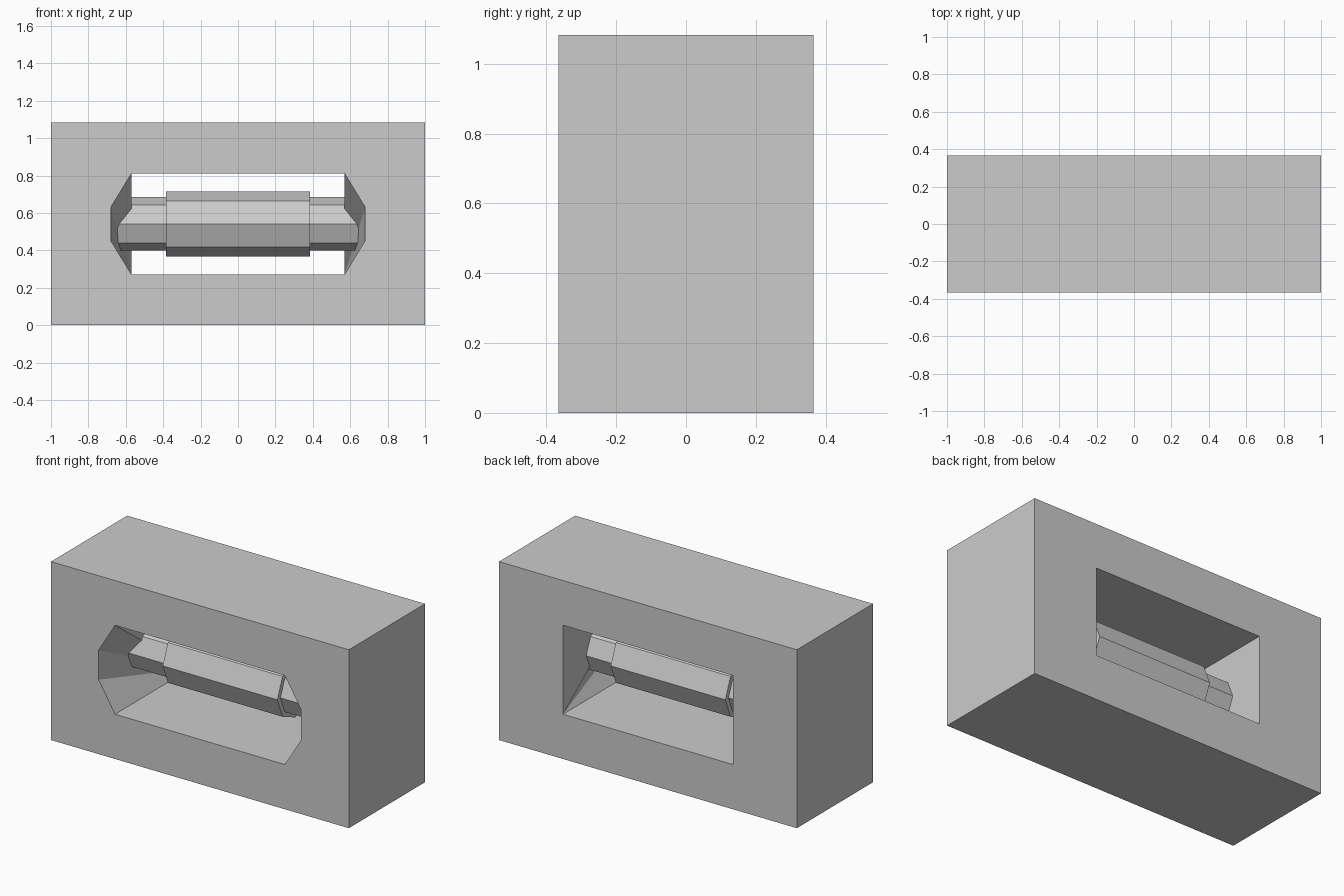
import bpy, bmesh, math
from mathutils import Matrix

if "Cube" in bpy.data.objects:
    bpy.data.objects.remove(bpy.data.objects["Cube"])

W, D, H = 1.0, 0.365, 1.083
MID = H / 2

# Housing block: octagonal opening in front narrowing to a rectangle at the back
bm = bmesh.new()


def vert(x, y, dz):
    return bm.verts.new((x, y, MID + dz))


top = {}
for s in (-1, 1):
    f_out = [vert(s * W, -D, dz) for dz in (MID, -MID)]
    b_out = [vert(s * W, D, dz) for dz in (MID, -MID)]
    f_in = [vert(s * x, -D, dz) for x, dz in
            ((0.57, 0.27), (0.68, 0.09), (0.68, -0.09), (0.57, -0.27))]
    b_in = [vert(s * 0.57, D, dz) for dz in (0.27, -0.27)]
    top[s] = (f_out, b_out, f_in, b_in)

    # Outer side, plus front and back faces beside the opening
    bm.faces.new(f_out + b_out[::-1])
    bm.faces.new(f_out + f_in[::-1])
    bm.faces.new(b_out + b_in[::-1])

    # Twisted end wall of the opening
    bm.faces.new((f_in[0], b_in[0], b_in[1]))
    for p, q in zip(f_in, f_in[1:]):
        bm.faces.new((p, q, b_in[1]))

# Faces above and below the opening
(fl, bl, fil, bil), (fr, br, fir, bir) = top[-1], top[1]
for i, j in ((0, 0), (1, 3)):
    bm.faces.new((fl[i], fr[i], br[i], bl[i]))
    bm.faces.new((fl[i], fr[i], fir[j], fil[j]))
    bm.faces.new((bl[i], br[i], bir[i], bil[i]))
    bm.faces.new((fil[j], fir[j], bir[i], bil[i]))
bmesh.ops.recalc_face_normals(bm, faces=bm.faces)


def make_object(name, bm):
    mesh = bpy.data.meshes.new(name)
    bm.to_mesh(mesh)
    bm.free()
    obj = bpy.data.objects.new(name, mesh)
    bpy.context.collection.objects.link(obj)
    return obj


make_object("housing_block", bm)


# Eight-sided rollers along x
def roller(name, radius, half_length):
    bm = bmesh.new()
    bmesh.ops.create_cone(
        bm, cap_ends=True, segments=8, radius1=radius, radius2=radius,
        depth=2 * half_length,
        matrix=Matrix.Translation((0, 0, MID)) @ Matrix.Rotation(math.pi / 2, 4, 'Y'))
    make_object(name, bm)


roller("axle", 0.143, 0.68)
roller("roller_sleeve", 0.173, 0.385)
